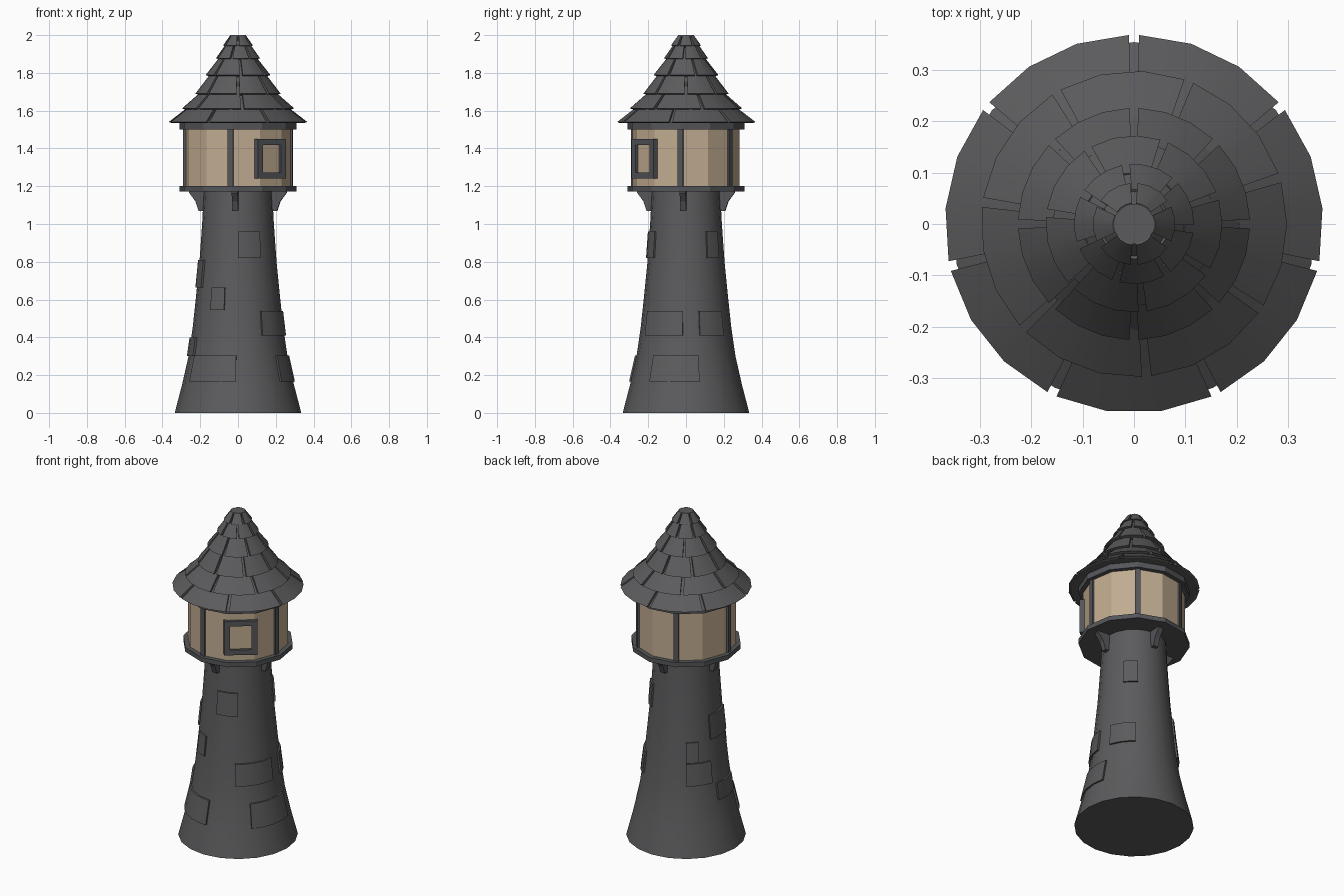
import bpy, bmesh, math
from mathutils import Matrix, Vector

if "Cube" in bpy.data.objects:
    bpy.data.objects.remove(bpy.data.objects["Cube"], do_unlink=True)


def material(name, rgb):
    m = bpy.data.materials.new(name)
    m.use_nodes = True
    m.diffuse_color = (*rgb, 1)
    m.node_tree.nodes["Principled BSDF"].inputs["Base Color"].default_value = (*rgb, 1)
    return m


STONE = material("dark_stone", (0.105, 0.105, 0.11))
TRIM = material("trim_grey", (0.09, 0.092, 0.1))
PLASTER = material("tan_plaster", (0.53, 0.41, 0.28))


def finish(bm, name, mat, smooth=True):
    bmesh.ops.remove_doubles(bm, verts=bm.verts, dist=1e-5)
    bmesh.ops.recalc_face_normals(bm, faces=bm.faces)
    mesh = bpy.data.meshes.new(name)
    bm.to_mesh(mesh)
    bm.free()
    mesh.materials.append(mat)
    ob = bpy.data.objects.new(name, mesh)
    bpy.context.collection.objects.link(ob)
    if smooth:
        bpy.ops.object.select_all(action='DESELECT')
        ob.select_set(True)
        bpy.context.view_layer.objects.active = ob
        bpy.ops.object.shade_smooth_by_angle(angle=math.radians(28))
    return ob


def sweep(bm, section, start, end, steps):
    """Turn a closed (radius, z) section about the z axis, angles in degrees."""
    full = abs(end - start) >= 360
    rings = []
    for i in range(steps + (0 if full else 1)):
        a = math.radians(start + (end - start) * i / steps)
        rings.append([bm.verts.new((r * math.cos(a), r * math.sin(a), z)) for r, z in section])
    n = len(section)
    for i in range(steps):
        p, q = rings[i], rings[(i + 1) % len(rings)]
        for j in range(n):
            k = (j + 1) % n
            if section[j][0] == 0 and section[k][0] == 0:
                continue
            corners = [p[j], q[j], q[k], p[k]]
            if section[j][0] == 0:
                corners = [p[j], q[k], p[k]]
            elif section[k][0] == 0:
                corners = [p[j], q[j], p[k]]
            bm.faces.new(corners)
    if not full:
        bm.faces.new(rings[0])
        bm.faces.new(rings[-1])


def lathe(name, profile, sides, mat, turn=0, smooth=True):
    bm = bmesh.new()
    section = [(0, profile[0][1])] + profile + [(0, profile[-1][1])]
    sweep(bm, section, turn, turn + 360, sides)
    # drop the duplicate centre points left by the sweep
    return finish(bm, name, mat, smooth)


def prism(name, outline, angle, width, mat, side=0):
    """Extrude a (radius, z) outline sideways and turn it to an angle."""
    bm = bmesh.new()
    ends = [[bm.verts.new((r, side + s * width / 2, z)) for r, z in outline] for s in (-1, 1)]
    for e in ends:
        bm.faces.new(e)
    for j in range(len(outline)):
        k = (j + 1) % len(outline)
        bm.faces.new((ends[0][j], ends[0][k], ends[1][k], ends[1][j]))
    bm.transform(Matrix.Rotation(math.radians(angle), 4, 'Z'))
    return finish(bm, name, mat, False)


def rect(r0, r1, z0, z1):
    return [(r0, z0), (r1, z0), (r1, z1), (r0, z1)]


# Flared tower shaft
SHAFT = [(0.335, 0), (0.296, 0.15), (0.262, 0.3), (0.24, 0.45), (0.224, 0.6),
         (0.204, 0.8), (0.19, 1.0), (0.18, 1.19)]
lathe("tower_shaft", SHAFT, 20, STONE)


def shaft_radius(z):
    for (r0, z0), (r1, z1) in zip(SHAFT, SHAFT[1:]):
        if z <= z1:
            return r0 + (r1 - r0) * (z - z0) / (z1 - z0)


# Raised stones: start angle, end angle, bottom, top
STONES = [(-149, -92, .165, .305), (-40, 14, .165, .305), (168, 208, .3, .4),
          (-59, -4, .41, .54), (17, 52, .41, .54), (125, 161, .41, .54),
          (-128, -108, .545, .665), (125, 143, .545, .665), (163, 210, .665, .81),
          (-90, -55, .82, .96), (33, 56, .82, .96)]
bm = bmesh.new()
for a0, a1, z0, z1 in STONES:
    lo, hi = shaft_radius(z0), shaft_radius(z1)
    section = [(lo - .02, z0), (lo + .009, z0), (hi + .009, z1), (hi - .02, z1)]
    sweep(bm, section, a0, a1, max(2, round((a1 - a0) / 12)))
finish(bm, "raised_stones", STONE)

# Brackets below the room
for i in range(4):
    prism("bracket", [(.15, 1.07), (.208, 1.07), (.225, 1.12), (.258, 1.165), (.258, 1.18), (.15, 1.18)],
          i * 90 - 4, .032, TRIM)

# Upper room with floor and ceiling rims
TURN = -6
lathe("floor_rim", [(.312, 1.172), (.312, 1.2)], 12, TRIM, TURN, False)
lathe("room_wall", [(.285, 1.195), (.285, 1.505)], 12, PLASTER, TURN, False)
lathe("ceiling_rim", [(.312, 1.5), (.312, 1.537)], 12, TRIM, TURN, False)
for angle in (-98, -6, 54, 114, 182):
    prism("wall_post", rect(.26, .292, 1.19, 1.51), angle, .03, TRIM)

# Square window frame
WINDOW = -52
for s in (-1, 1):
    prism("window_side", rect(.245, .293, 1.24, 1.45), WINDOW, .034, TRIM, s * .077)
for z in (1.24, 1.418):
    prism("window_rail", rect(.245, .291, z, z + .032), WINDOW, .125, TRIM)

# Roof tiers: lower radius, lower z, upper radius, upper z, shingle count, first gap angle
TIERS = [(.368, 1.535, .268, 1.617, 7, 90), (.298, 1.607, .205, 1.693, 7, 69),
         (.226, 1.685, .15, 1.79, 8, 90), (.172, 1.783, .1, 1.88, 7, 70),
         (.117, 1.872, .068, 1.947, 7, 98), (.08, 1.94, .041, 2.0, 6, 90)]
core = []
bm = bmesh.new()
for r0, z0, r1, z1, count, first in TIERS:
    slope = Vector((r1 - r0, z1 - z0)).normalized()
    nx, nz = slope.y * .022, -slope.x * .022
    section = [(r0, z0 + .005), (r1, z1), (r1 - nx, z1 - nz), (r0 - nx, z0)]
    gap = math.degrees(.013 / r0) + 1
    for i in range(count):
        a = first + i * 360 / count
        sweep(bm, section, a + gap / 2, a + 360 / count - gap / 2, 3)
    core += [(r0 - .014, z0), (r1 - .012, z1 - .012)]
finish(bm, "roof_shingles", STONE)

# Solid roof body under the shingles, and its flat tip
lathe("roof_core", core, 21, STONE, 90)
lathe("roof_tip", [(.04, 1.97), (.04, 1.998)], 18, STONE)
